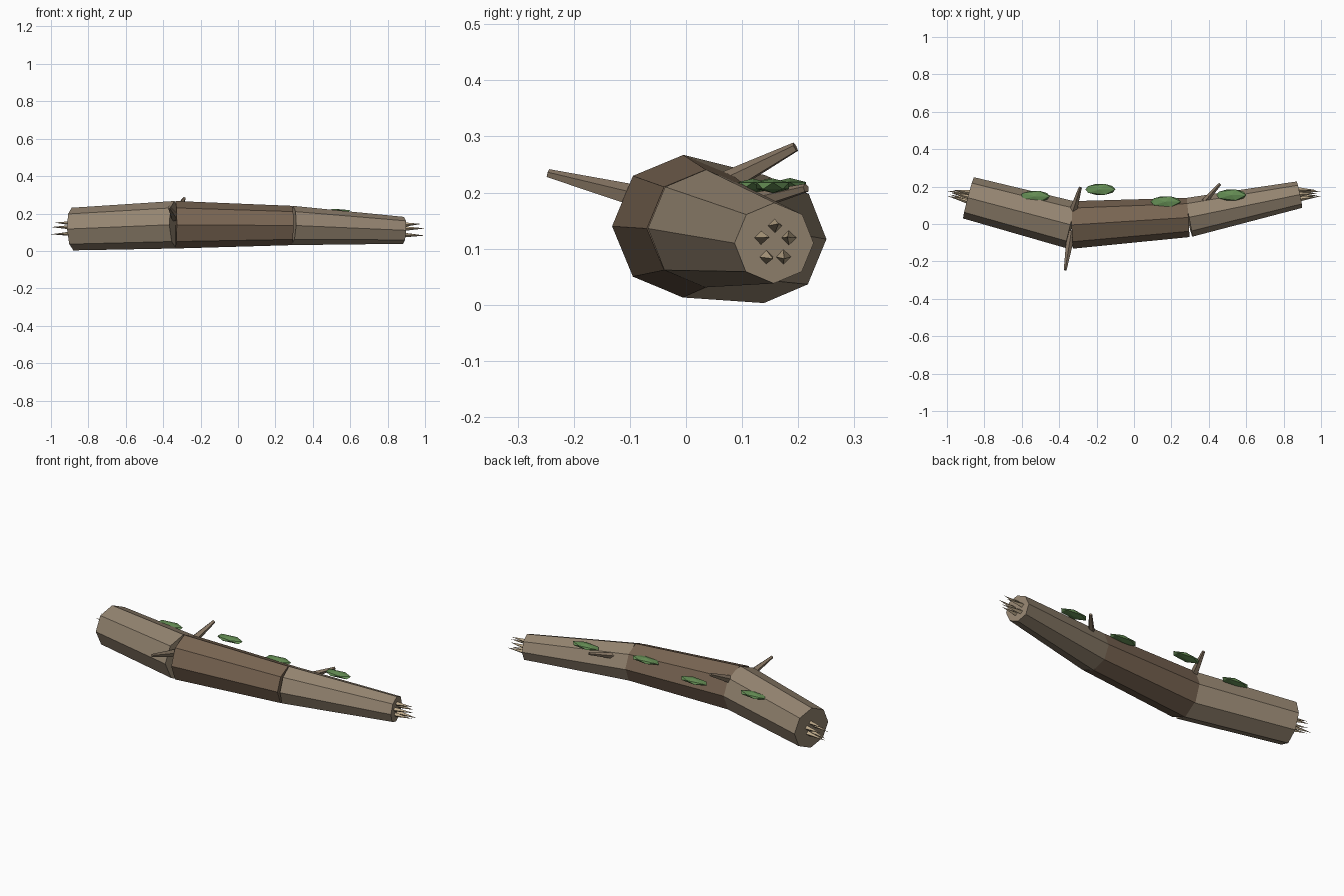
import bpy, math
from mathutils import Vector, Matrix

if "Cube" in bpy.data.objects:
    bpy.data.objects.remove(bpy.data.objects["Cube"])


def material(name, rgb):
    m = bpy.data.materials.new(name)
    m.diffuse_color = (*rgb, 1)
    m.use_nodes = True
    m.node_tree.nodes["Principled BSDF"].inputs["Base Color"].default_value = m.diffuse_color
    return m


PALE = material("pale_bark", (0.30, 0.235, 0.165))
DARK = material("dark_bark", (0.19, 0.13, 0.085))
TWIG = material("twig_bark", (0.24, 0.18, 0.125))
WOOD = material("raw_wood", (0.50, 0.39, 0.25))
MOSS = material("moss_green", (0.13, 0.27, 0.09))


def tapered(name, a, b, r1, r2, sides, mat):
    """Tapered prism from a to b, with one corner pointing straight up."""
    a, b = Vector(a), Vector(b)
    d = (b - a).normalized()
    side = Vector((0, 0, 1)).cross(d).normalized()
    up = d.cross(side)
    rot = Matrix((side, up, d)).transposed().to_4x4()
    bpy.ops.mesh.primitive_cone_add(vertices=sides, radius1=r1, radius2=r2,
                                    depth=(b - a).length)
    o = bpy.context.object
    o.name = name
    o.matrix_world = Matrix.Translation((a + b) / 2) @ rot
    o.data.materials.append(mat)
    return o


# Log: three straight tapered lengths meeting at slight bends
P = [(-0.885, 0.14, 0.117), (-0.335, -0.005, 0.14), (0.29, 0.035, 0.136), (0.885, 0.157, 0.11)]
R = [0.114, 0.127, 0.105, 0.072]
for i, mat in enumerate((PALE, DARK, PALE)):
    tapered(f"log_section_{i + 1}", P[i], P[i + 1], R[i], R[i + 1], 8, mat)

# Broken twig stubs
tapered("twig_front", (-0.335, -0.04, 0.18), (-0.368, -0.246, 0.234), 0.025, 0.008, 5, TWIG)
tapered("twig_back", (-0.335, 0.04, 0.20), (-0.287, 0.195, 0.281), 0.025, 0.009, 5, TWIG)
tapered("twig_small", (0.35, 0.09, 0.175), (0.46, 0.214, 0.208), 0.02, 0.008, 5, TWIG)

# Splintered wood at both broken ends
for label, end, sx, tip_y in (("left", P[0], -1, 0.167), ("right", P[3], 1, 0.165)):
    for k in range(5):
        t = math.radians(90 + 72 * k)
        c, s = math.cos(t) * 0.028, math.sin(t) * 0.03
        length = (0.095, 0.115, 0.10, 0.115, 0.09)[k]
        base = (end[0] - sx * 0.02, end[1] + c, end[2] + s)
        tip = (end[0] + sx * length, tip_y + c * 0.6, end[2] + s * 1.15)
        tapered(f"splinter_{label}_{k + 1}", base, tip, 0.015, 0, 4, WOOD)

# Moss pads along the back of the log
for k, (x, y, z) in enumerate([(-0.53, 0.148, 0.212), (-0.18, 0.185, 0.213),
                               (0.17, 0.119, 0.212), (0.52, 0.155, 0.212)]):
    bpy.ops.mesh.primitive_ico_sphere_add(subdivisions=1, radius=1, location=(x, y, z))
    o = bpy.context.object
    o.name = f"moss_pad_{k + 1}"
    o.scale = (0.09, 0.034, 0.013)
    o.data.materials.append(MOSS)
